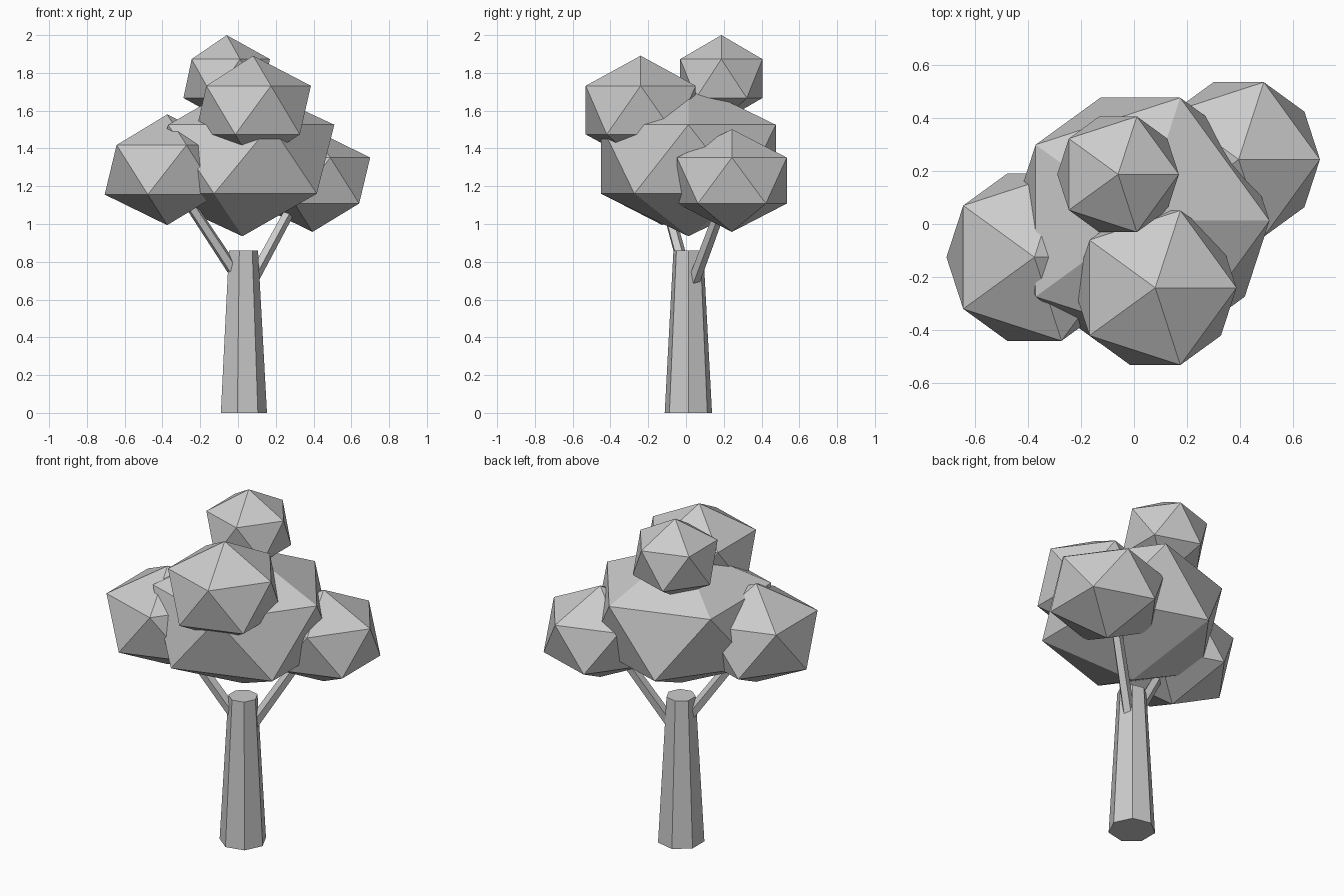
import bpy
import math
from mathutils import Vector

cube = bpy.data.objects.get("Cube")
if cube:
    bpy.data.objects.remove(cube, do_unlink=True)

# Single plain grey for the whole tree
grey = bpy.data.materials.new("plain grey")
grey.use_nodes = True
colour = (0.6, 0.6, 0.6, 1)
grey.diffuse_color = colour
grey.node_tree.nodes["Principled BSDF"].inputs["Base Color"].default_value = colour


def finish(name):
    ob = bpy.context.object
    ob.name = name
    ob.data.materials.clear()
    ob.data.materials.append(grey)
    return ob


def tapered_rod(name, start, end, r1, r2, sides, turn=0):
    """Low-poly tapered cylinder between two points."""
    start, end = Vector(start), Vector(end)
    axis = end - start
    bpy.ops.mesh.primitive_cone_add(vertices=sides, radius1=r1, radius2=r2,
                                    depth=axis.length, location=(start + end) / 2)
    ob = finish(name)
    if turn:
        ob.rotation_euler.z = turn
    else:
        ob.rotation_euler = axis.to_track_quat('Z', 'Y').to_euler()
    return ob


def leaf_clump(name, centre, radius, height):
    """Squashed icosahedron; height is half its full height."""
    bpy.ops.mesh.primitive_ico_sphere_add(subdivisions=1, radius=1, location=centre)
    finish(name).scale = (radius, radius, height)


# Seven-sided trunk with a corner towards +x
tapered_rod("trunk", (0.025, 0.0125, 0), (0.025, 0.0125, 0.86), 0.1285, 0.081, 7, -math.pi / 2)

# Branches running from the trunk into the side clumps
tapered_rod("right_branch", (0.025, 0.0125, 0.68), (-0.375, -0.155, 1.287), 0.034, 0.028, 5)
tapered_rod("left_branch", (0.03, 0.0125, 0.62), (0.36, 0.24, 1.23), 0.034, 0.028, 5)

# Foliage
leaf_clump("main_foliage", (0.0235, 0.0125, 1.343), 0.544, 0.408)
leaf_clump("right_foliage", (-0.375, -0.125, 1.287), 0.37, 0.293)
leaf_clump("left_foliage", (0.394, 0.243, 1.23), 0.342, 0.272)
leaf_clump("front_foliage", (0.08, -0.24, 1.603), 0.342, 0.288)
leaf_clump("top_foliage", (-0.06, 0.187, 1.77), 0.256, 0.23)
